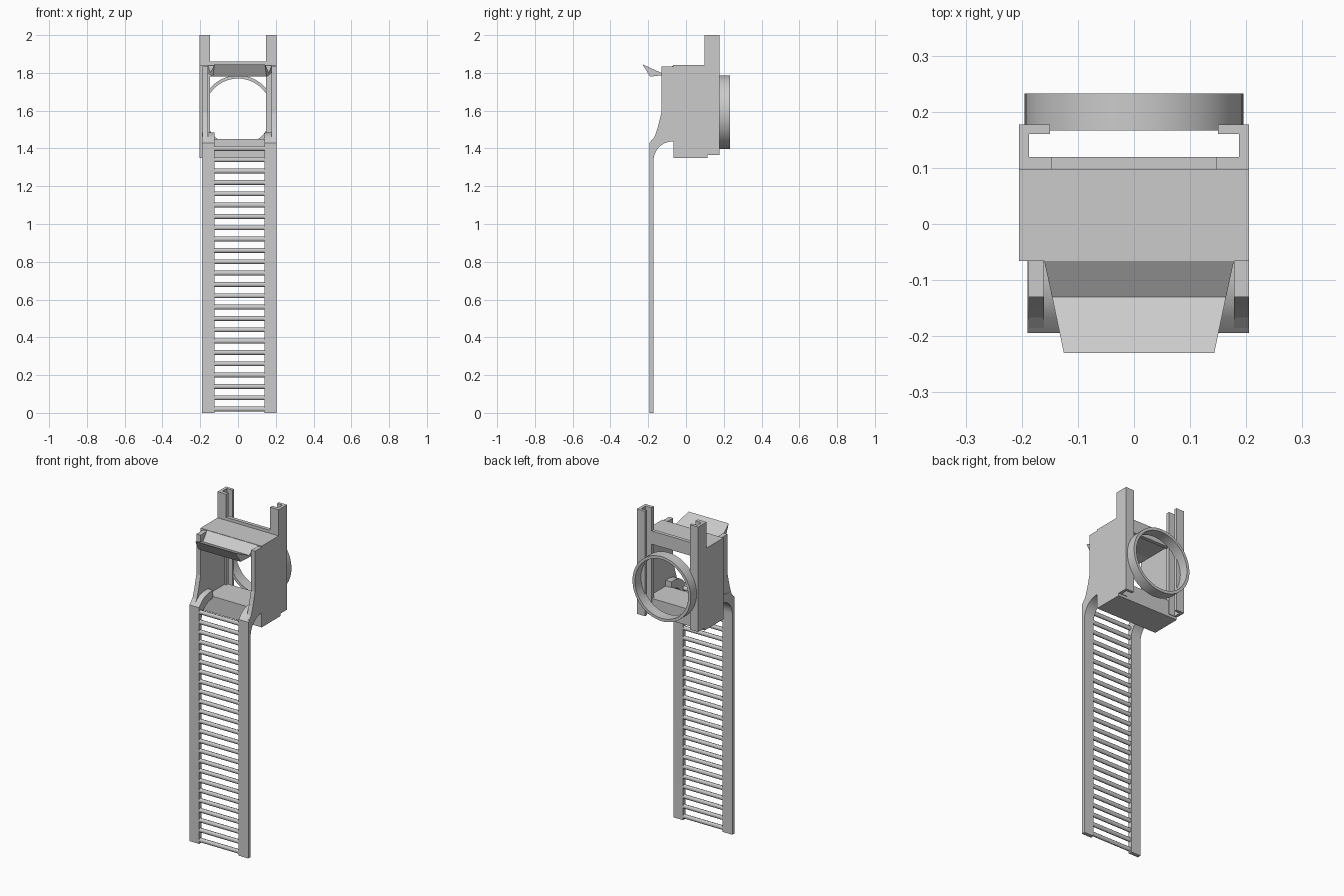
import bpy, bmesh
from math import sin, cos, pi

cube = bpy.data.objects.get("Cube")
if cube:
    bpy.data.objects.remove(cube, do_unlink=True)

grey = bpy.data.materials.new("light_grey")
grey.use_nodes = True
grey.diffuse_color = (0.6, 0.6, 0.6, 1)
grey.node_tree.nodes["Principled BSDF"].inputs["Base Color"].default_value = (0.6, 0.6, 0.6, 1)


def finish(name, bm, smooth=False):
    bmesh.ops.recalc_face_normals(bm, faces=bm.faces)
    mesh = bpy.data.meshes.new(name)
    bm.to_mesh(mesh)
    bm.free()
    mesh.materials.append(grey)
    ob = bpy.data.objects.new(name, mesh)
    bpy.context.collection.objects.link(ob)
    if smooth:
        bpy.ops.object.select_all(action='DESELECT')
        ob.select_set(True)
        bpy.context.view_layer.objects.active = ob
        bpy.ops.object.shade_smooth_by_angle(angle=0.6)
    return ob


def loft(name, loops, closed=False, smooth=False):
    """Bridge equal loops of points, then cap the ends or join them."""
    bm = bmesh.new()
    rows = [[bm.verts.new(p) for p in loop] for loop in loops]
    n = len(rows[0])
    pairs = list(zip(rows, rows[1:])) + ([(rows[-1], rows[0])] if closed else [])
    for a, b in pairs:
        for i in range(n):
            j = (i + 1) % n
            bm.faces.new((a[i], a[j], b[j], b[i]))
    if not closed:
        bm.faces.new(rows[0])
        bm.faces.new(rows[-1])
    return finish(name, bm, smooth)


def extrude_x(name, profile, x0, x1, smooth=False):
    return loft(name, [[(x, y, z) for y, z in profile] for x in (x0, x1)], smooth=smooth)


def box(name, x, y, z):
    return extrude_x(name, [(y[0], z[0]), (y[1], z[0]), (y[1], z[1]), (y[0], z[1])], *x)


# Curved underside shared by rails and cheeks
arch = [(-0.07 - 0.102 * cos(t * pi / 24), 1.335 + 0.102 * sin(t * pi / 24)) for t in range(13)]
rail = [(-0.194, 0), (-0.172, 0)] + arch + [
    (-0.06, 1.437), (-0.06, 1.485), (-0.1, 1.485), (-0.14, 1.475), (-0.167, 1.457), (-0.194, 1.43)]
cheek = arch[6:] + [(-0.06, 1.437), (-0.06, 1.835), (-0.13, 1.835), (-0.13, 1.59),
                    (-0.15, 1.51), (-0.167, 1.46), (-0.185, 1.44)]
for side, rx, cx in (("right", (-0.19, -0.125), (-0.188, -0.16)),
                     ("left", (0.14, 0.205), (0.178, 0.205))):
    extrude_x(side + "_rail", rail, *rx, smooth=True)
    extrude_x(side + "_cheek", cheek, *cx)

# Ladder rungs
for i in range(24):
    z = 0.02 + 0.06 * i
    circle = [(-0.183 + 0.011 * cos(k * pi / 6), z + 0.013 * sin(k * pi / 6)) for k in range(12)]
    extrude_x("rung", circle, -0.13, 0.145, smooth=True)

# Housing
box("right_wall", (-0.205, -0.16), (-0.066, 0.1), (1.35, 1.84))
box("left_wall", (0.178, 0.205), (-0.066, 0.1), (1.35, 1.84))
box("roof", (-0.205, 0.205), (-0.066, 0.1), (1.80, 1.842))
box("floor", (-0.205, 0.205), (-0.066, 0.115), (1.35, 1.45))
box("rear_crossbar", (-0.15, 0.15), (0.097, 0.119), (1.78, 1.86))

# Channel posts, open towards the middle
for side, s in (("right", -1), ("left", 1)):
    section = [(0.147, 0.097), (0.205, 0.097), (0.205, 0.177), (0.15, 0.177),
               (0.15, 0.16), (0.187, 0.16), (0.187, 0.119), (0.147, 0.119)]
    loft(side + "_channel_post", [[(s * x, y, z) for x, y in section] for z in (1.365, 2.0)])

# Tapered front hood
hood = [(-0.066, 1.84, 0.169), (-0.13, 1.80, 0.155), (-0.23, 1.845, 0.134),
        (-0.19, 1.78, 0.142), (-0.13, 1.787, 0.155), (-0.066, 1.80, 0.169)]
loft("hood", [[(0.009 + s * w, y, z) for y, z, w in hood] for s in (-1, 1)])

# Rear ring
ring = [(0.195, 0.167), (0.195, 0.233), (0.178, 0.233), (0.178, 0.167)]
loft("rear_ring", [[(r * cos(k * pi / 36), y, 1.592 + r * sin(k * pi / 36)) for r, y in ring]
                   for k in range(72)], closed=True, smooth=True)
